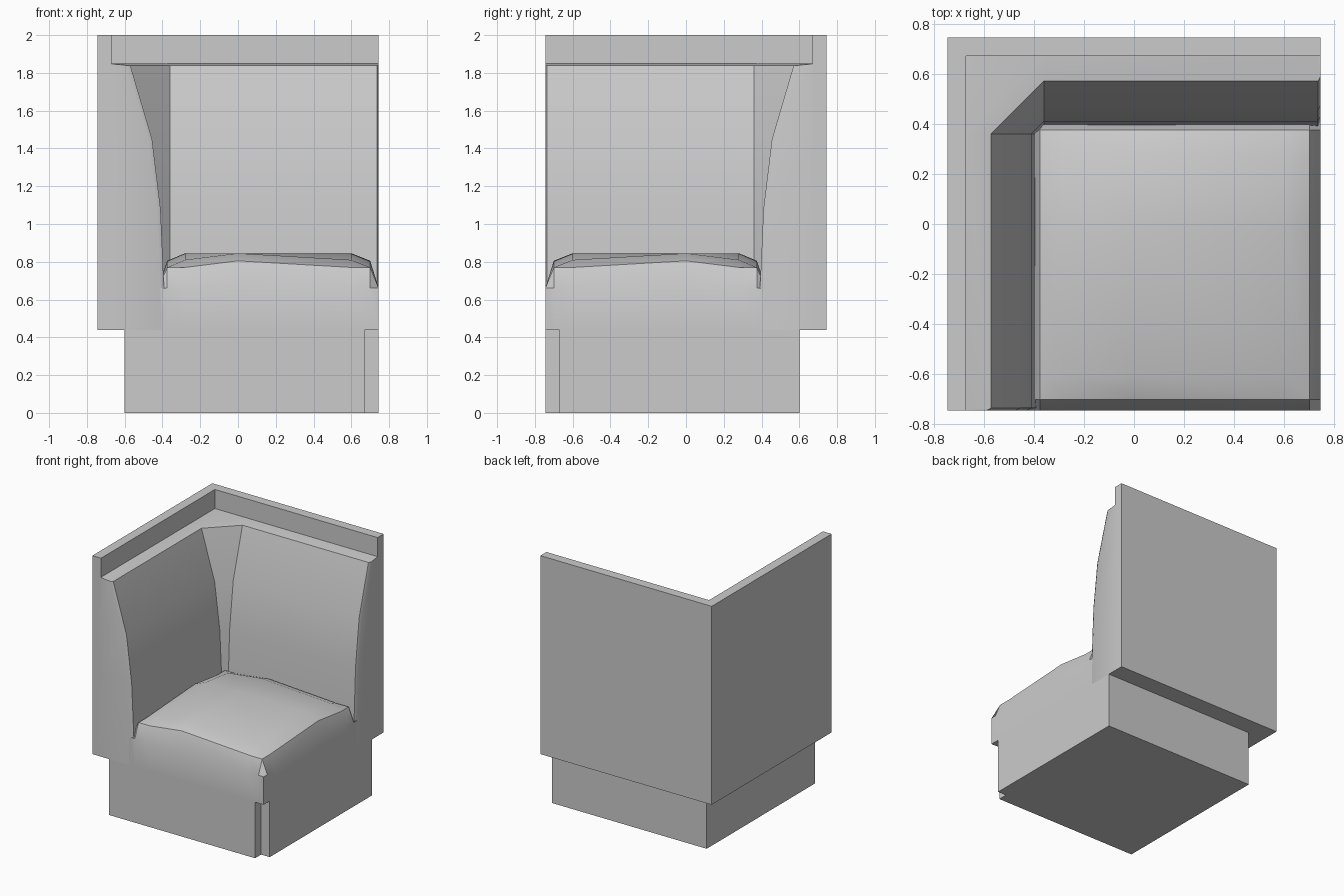
import bpy
import bmesh

if "Cube" in bpy.data.objects:
    bpy.data.objects.remove(bpy.data.objects["Cube"])


def finish(name, bm, smooth=False):
    bmesh.ops.recalc_face_normals(bm, faces=bm.faces)
    mesh = bpy.data.meshes.new(name)
    bm.to_mesh(mesh)
    bm.free()
    obj = bpy.data.objects.new(name, mesh)
    bpy.context.collection.objects.link(obj)
    if smooth:
        bpy.ops.object.select_all(action='DESELECT')
        obj.select_set(True)
        bpy.context.view_layer.objects.active = obj
        bpy.ops.object.shade_smooth_by_angle(angle=0.52)
    return obj


def loft(name, rings, smooth=False):
    """Join a stack of (z, outline) rings and cap both ends."""
    bm = bmesh.new()
    loops = [[bm.verts.new((x, y, z)) for x, y in pts] for z, pts in rings]
    n = len(loops[0])
    for a, b in zip(loops, loops[1:]):
        for i in range(n):
            j = (i + 1) % n
            bm.faces.new((a[i], a[j], b[j], b[i]))
    bm.faces.new(loops[0])
    bm.faces.new(loops[-1])
    return finish(name, bm, smooth)


def prism(name, pts, z0, z1):
    return loft(name, [(z0, pts), (z1, pts)])


E = 0.745  # half width of the whole unit

# Plinth with the front corner notched out
prism("base", [(-0.6, -E), (0.67, -E), (0.67, -0.67), (E, -0.67),
               (E, 0.6), (-0.6, 0.6)], 0, 0.44)

# L-shaped outer back panel
prism("back_panel", [(-E, -E), (-0.67, -E), (-0.67, 0.67), (E, 0.67),
                     (E, E), (-E, E)], 0.44, 2.0)


# L-shaped back cushion: curved profile, chamfered inner corner, eased ends
def cushion_outline(d):
    half = [(-d - 0.02, -E), (-d, -E + 0.01), (-d, 0.36)]
    mirrored = [(-y, -x) for x, y in reversed(half)]
    return half + mirrored + [(E, 0.7), (-0.7, 0.7), (-0.7, -E)]


profile = [(0.44, 0.385), (0.51, 0.385), (1.08, 0.41),
           (1.45, 0.455), (1.84, 0.57), (1.85, 0.67)]
loft("back_cushion", [(z, cushion_outline(d)) for z, d in profile], True)

# Crowned seat: a grid rising ring by ring, raised along the middle lines
coords = [-0.425, -0.375, -0.28, 0.0, 0.6, 0.70, E]
bm = bmesh.new()
grid = []
for i, x in enumerate(coords):
    row = []
    for j, c in enumerate(coords):
        ring = min(i, j, 6 - i, 6 - j)
        z = (0.66, 0.77, 0.81, 0.81)[ring]
        if ring and 3 in (i, j):
            z += 0.035
        row.append(bm.verts.new((x, -c, z)))
    grid.append(row)
for i in range(6):
    for j in range(6):
        bm.faces.new((grid[i][j], grid[i + 1][j],
                      grid[i + 1][j + 1], grid[i][j + 1]))
rim = [e for e in bm.edges if e.is_boundary]
skirt = bmesh.ops.extrude_edge_only(bm, edges=rim)["geom"]
for v in skirt:
    if isinstance(v, bmesh.types.BMVert):
        v.co.z = 0.44
bmesh.ops.holes_fill(bm, edges=[e for e in bm.edges if e.is_boundary], sides=0)
finish("seat", bm, True)
